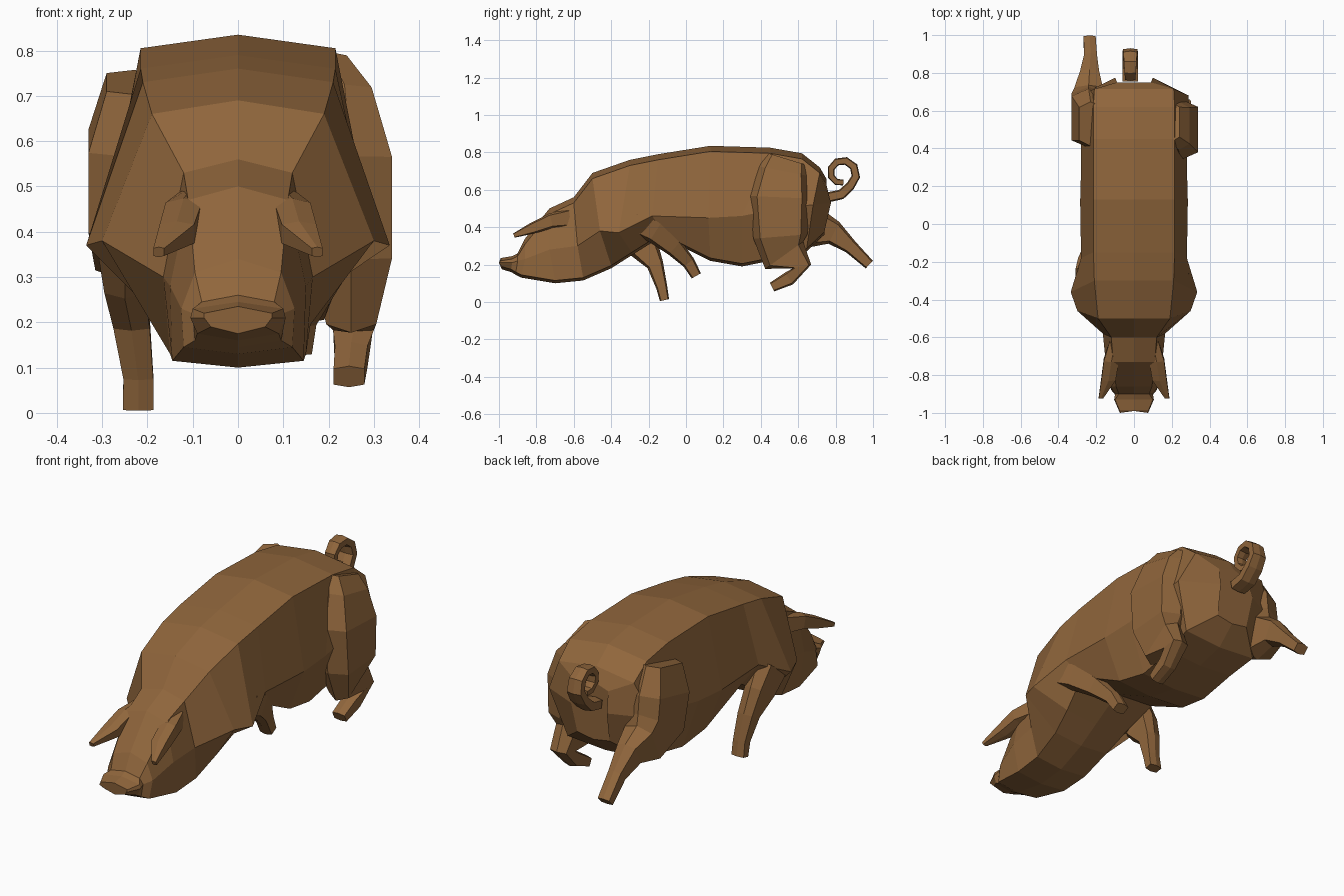
import bpy, bmesh, math
from mathutils import Vector

brown = bpy.data.materials.new("warm brown")
brown.diffuse_color = (0.28, 0.133, 0.045, 1)


def loft(name, rings):
    """Skin a list of equal-length point rings and cap both ends."""
    bm = bmesh.new()
    vs = [[bm.verts.new(p) for p in r] for r in rings]
    n = len(rings[0])
    for a, b in zip(vs, vs[1:]):
        for i in range(n):
            j = (i + 1) % n
            bm.faces.new((a[i], a[j], b[j], b[i]))
    bm.faces.new(vs[0][::-1])
    bm.faces.new(vs[-1])
    bmesh.ops.recalc_face_normals(bm, faces=bm.faces[:])
    me = bpy.data.meshes.new(name)
    bm.to_mesh(me)
    bm.free()
    me.materials.append(brown)
    ob = bpy.data.objects.new(name, me)
    bpy.context.collection.objects.link(ob)
    return ob


def limb(name, path):
    """Six-sided limb; path items are x, y, z, half width in x, half depth."""
    pts = [Vector(p[:3]) for p in path]
    X = Vector((1, 0, 0))
    section = [(1, .75), (0, 1), (-1, .75), (-1, -.75), (0, -1), (1, -.75)]
    rings = []
    for i, p in enumerate(path):
        t = pts[min(i + 1, len(pts) - 1)] - pts[max(i - 1, 0)]
        n = t.cross(X).normalized()
        rings.append([pts[i] + X * (u * p[3]) + n * (v * p[4]) for u, v in section])
    return loft(name, rings)


# Body and head: each station gives (y, z, half width) of back, flank and belly
stations = [
    ((-.99, .235, .075), (-1.0, .21, .075), (-.985, .175, .06)),
    ((-.93, .245, .10), (-.93, .21, .105), (-.935, .16, .09)),
    ((-.90, .26, .08), (-.90, .22, .10), (-.91, .145, .095)),
    ((-.86, .34, .095), (-.86, .23, .125), (-.88, .13, .12)),
    ((-.73, .50, .11), (-.73, .28, .15), (-.70, .10, .145)),
    ((-.60, .56, .12), (-.58, .30, .165), (-.55, .115, .15)),
    ((-.50, .69, .19), (-.46, .38, .30), (-.40, .18, .16)),
    ((-.30, .76, .21), (-.36, .37, .335), (-.29, .25, .18)),
    ((-.15, .79, .215), (-.18, .46, .28), (-.13, .35, .22)),
    ((.13, .835, .215), (.12, .45, .285), (.13, .22, .20)),
    ((.45, .825, .215), (.30, .46, .28), (.30, .19, .19)),
    ((.62, .795, .215), (.50, .50, .28), (.50, .23, .19)),
    ((.715, .72, .21), (.68, .52, .29), (.645, .27, .21)),
    ((.75, .66, .09), (.775, .53, .10), (.74, .36, .09)),
]
rings = []
for (yt, zt, wt), (ym, zm, wm), (yb, zb, wb) in stations:
    drop = .03 if yt > -.88 else .015
    half = [(wt, yt, zt - drop), (wm, ym, zm), (wb, yb, zb + .015)]
    rings.append([(0, yt, zt)] + half + [(0, yb, zb)]
                 + [(-x, y, z) for x, y, z in reversed(half)])
loft("body_and_head", rings)

# Ears: broad leaves folding forward and down
for s, side in ((1, "right"), (-1, "left")):
    limb("ear_" + side, [
        (s * .10, -.62, .45, .03, .05),
        (s * .12, -.72, .435, .04, .04),
        (s * .135, -.82, .395, .038, .03),
        (s * .175, -.92, .355, .012, .012)])

# Front legs: left one planted, right one folded under the chest
limb("front_leg_left", [
    (-.25, -.30, .40, .06, .10),
    (-.25, -.23, .30, .045, .085),
    (-.235, -.165, .20, .04, .045),
    (-.22, -.13, .08, .033, .03),
    (-.22, -.115, .01, .034, .025)])
limb("front_leg_right", [
    (.24, -.28, .43, .05, .06),
    (.21, -.16, .38, .05, .07),
    (.175, -.06, .29, .04, .05),
    (.14, .015, .21, .033, .035),
    (.13, .055, .14, .033, .028)])

# Hind legs: right one tucked forward, left one kicked back
limb("hind_leg_right", [
    (.20, .54, .765, .04, .11),
    (.235, .52, .70, .06, .13),
    (.25, .50, .56, .09, .16),
    (.25, .505, .35, .09, .145),
    (.25, .525, .25, .055, .125),
    (.255, .62, .19, .045, .05),
    (.25, .55, .125, .036, .038),
    (.245, .46, .08, .034, .026)])
limb("hind_leg_left", [
    (-.23, .53, .73, .06, .12),
    (-.24, .56, .60, .09, .16),
    (-.24, .59, .46, .09, .16),
    (-.24, .69, .39, .075, .11),
    (-.235, .79, .37, .05, .065),
    (-.23, .88, .295, .034, .038),
    (-.235, .98, .20, .032, .028)])

# Curled tail: straight root followed by an inward spiral
tail = [(-.02, .76, .56, .042, .027), (-.02, .83, .575, .042, .027)]
for k in range(9):
    a = math.radians(-55 + 42 * k)
    r = .082 - .004 * k
    tail.append((-.02, .832 + r * math.cos(a), .688 + r * math.sin(a),
                 .042 - .003 * k, .024 - .001 * k))
limb("curly_tail", tail)
